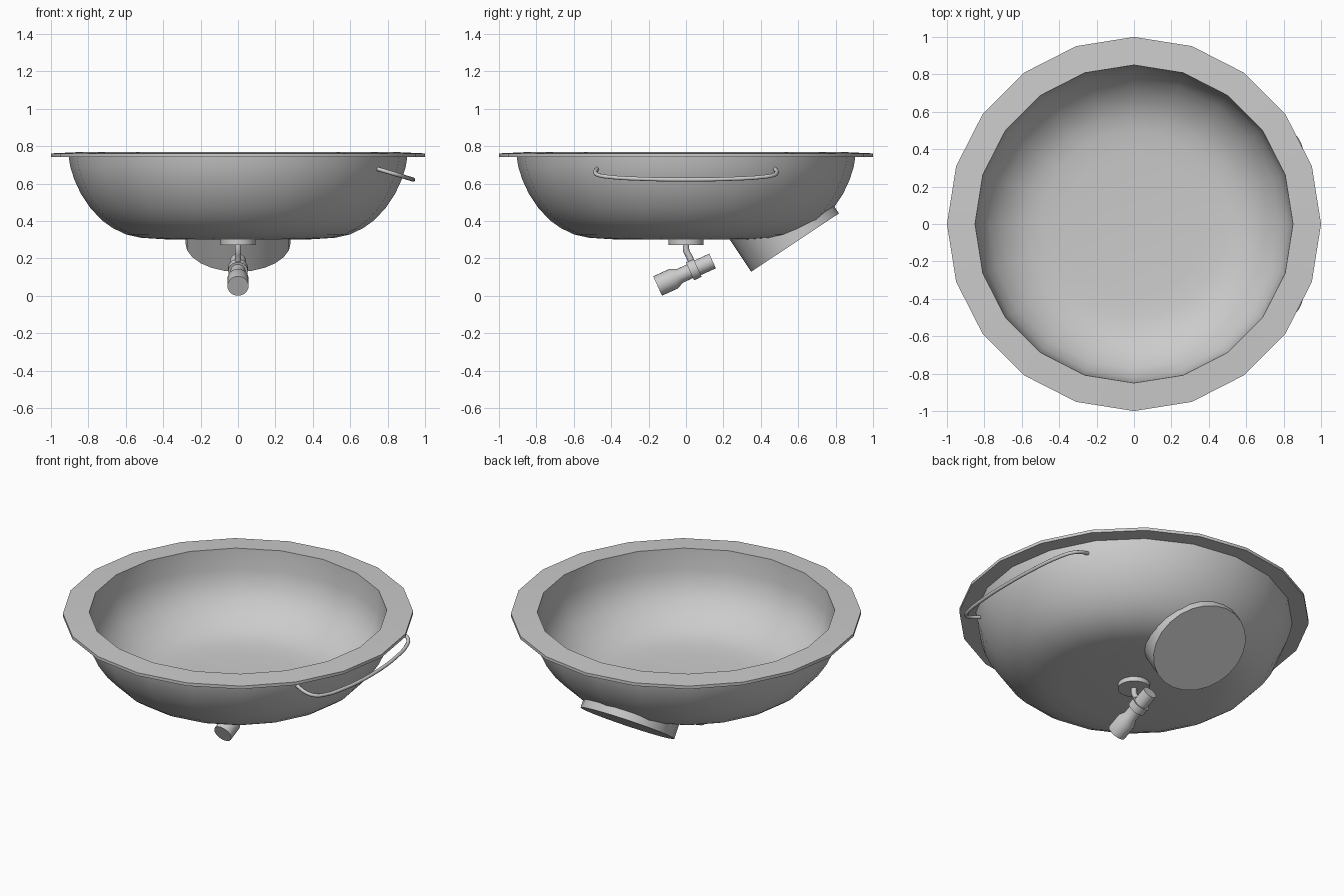
import bpy, bmesh, math
from mathutils import Vector, Matrix

if "Cube" in bpy.data.objects:
    bpy.data.objects.remove(bpy.data.objects["Cube"])

metal = bpy.data.materials.new("light_grey_metal")
metal.diffuse_color = (0.6, 0.6, 0.6, 1)
metal.use_nodes = True
metal.node_tree.nodes["Principled BSDF"].inputs["Base Color"].default_value = metal.diffuse_color


def finish(bm, name, angle=35):
    bmesh.ops.recalc_face_normals(bm, faces=bm.faces)
    me = bpy.data.meshes.new(name)
    bm.to_mesh(me)
    bm.free()
    me.materials.append(metal)
    ob = bpy.data.objects.new(name, me)
    bpy.context.collection.objects.link(ob)
    bpy.ops.object.select_all(action='DESELECT')
    ob.select_set(True)
    bpy.context.view_layer.objects.active = ob
    bpy.ops.object.shade_smooth_by_angle(angle=math.radians(angle))
    return ob


def lathe(name, profile, sides, matrix=Matrix()):
    """Turn (radius, height) points around z; radius 0 closes the end."""
    bm = bmesh.new()
    rings = []
    for r, z in profile:
        n = 1 if r == 0 else sides
        rings.append([bm.verts.new(matrix @ Vector((
            r * math.cos(math.tau * i / sides), r * math.sin(math.tau * i / sides), z)))
            for i in range(n)])
    for a, b in zip(rings, rings[1:]):
        for i in range(sides):
            j = (i + 1) % sides
            quad = [a[i % len(a)], a[j % len(a)], b[j % len(b)], b[i % len(b)]]
            bm.faces.new(list(dict.fromkeys(quad)))
    return finish(bm, name)


def tube(name, points, radius, sides=8):
    """Smooth round bar through the points."""
    cu = bpy.data.curves.new(name, 'CURVE')
    cu.dimensions = '3D'
    cu.bevel_depth = radius
    cu.bevel_resolution = sides // 4
    cu.use_fill_caps = True
    cu.resolution_u = 4
    sp = cu.splines.new('BEZIER')
    sp.bezier_points.add(len(points) - 1)
    for bp, p in zip(sp.bezier_points, points):
        bp.co = p
        bp.handle_left_type = bp.handle_right_type = 'AUTO'
    tmp = bpy.data.objects.new(name, cu)
    bpy.context.collection.objects.link(tmp)
    bpy.context.view_layer.update()
    me = bpy.data.meshes.new_from_object(tmp.evaluated_get(bpy.context.evaluated_depsgraph_get()))
    bpy.data.objects.remove(tmp)
    bm = bmesh.new()
    bm.from_mesh(me)
    bpy.data.meshes.remove(me)
    for f in bm.faces:
        f.material_index = 0
    return finish(bm, name, 50)


# Bowl: outer skin, flat rim, inner skin
outer = [(0.40, 0.302), (0.52, 0.31), (0.60, 0.328), (0.67, 0.362), (0.73, 0.405),
         (0.79, 0.47), (0.84, 0.545), (0.875, 0.62), (0.897, 0.69), (0.905, 0.742)]
rim = [(1.0, 0.742), (1.0, 0.761), (0.85, 0.768)]
inner = [(0.843, 0.64), (0.822, 0.55), (0.775, 0.475), (0.715, 0.415),
         (0.65, 0.37), (0.58, 0.34), (0.50, 0.324), (0.38, 0.315)]
lathe("bowl", [(0, 0.30)] + outer + rim + inner + [(0, 0.312)], 20)


# Tilted round housing, trimmed to the outer skin of the bowl
def inside_bowl(p):
    r = math.hypot(p.x, p.y)
    if r < 0.4:
        return p.z > 0.306
    for (r0, z0), (r1, z1) in zip(outer, outer[1:]):
        if r0 <= r <= r1:
            return p.z > z0 + (z1 - z0) * (r - r0) / (r1 - r0) + 0.006
    return False


along = Vector((0, 0.833, 0.553))
normal = Vector((0, -0.553, 0.833))
centre = Vector((0, 0.583, 0.284))
bm = bmesh.new()
low, high = [], []
for i in range(24):
    a = math.tau * i / 24
    p = centre + 0.282 * (Vector((1, 0, 0)) * math.cos(a) + along * math.sin(a))
    low.append(bm.verts.new(p))
    q = p.copy()
    for step in range(120):
        if inside_bowl(q):
            break
        q += normal * 0.002
    high.append(bm.verts.new(q))
bm.faces.new(low)
for i in range(24):
    j = (i + 1) % 24
    bm.faces.new((low[i], low[j], high[j], high[i]))
finish(bm, "housing")

# Carrying handle on the right side
half = [(0.74, 0.475), (0.815, 0.485), (0.86, 0.465), (0.89, 0.41), (0.92, 0.27)]
path = [(x, -y) for x, y in half] + [(0.937, 0)] + [(x, y) for x, y in reversed(half)]
tube("handle", [(x, y, 0.68 - 0.3 * (x - 0.74)) for x, y in path], 0.011)

# Mounting disc under the bowl
lathe("mounting_disc", [(0, 0.272), (0.093, 0.272), (0.093, 0.304), (0, 0.304)], 20)

# Bent stem holding the lamp
tube("stem", [(0, 0, 0.28), (0, 0.002, 0.24), (0, 0.018, 0.208), (0, 0.038, 0.16)], 0.017)

# Small tilted torch: head, taper, neck, collar and tail
axis = Vector((0, 0.91, 0.414)).normalized()
place = Matrix.Translation((0, -0.152, 0.052)) @ axis.to_track_quat('Z', 'Y').to_matrix().to_4x4()
lathe("torch", [(0, 0), (0.057, 0), (0.057, 0.095), (0.04, 0.13), (0.04, 0.19),
                (0.053, 0.19), (0.053, 0.235), (0.043, 0.235), (0.043, 0.323), (0, 0.323)],
      20, place)
